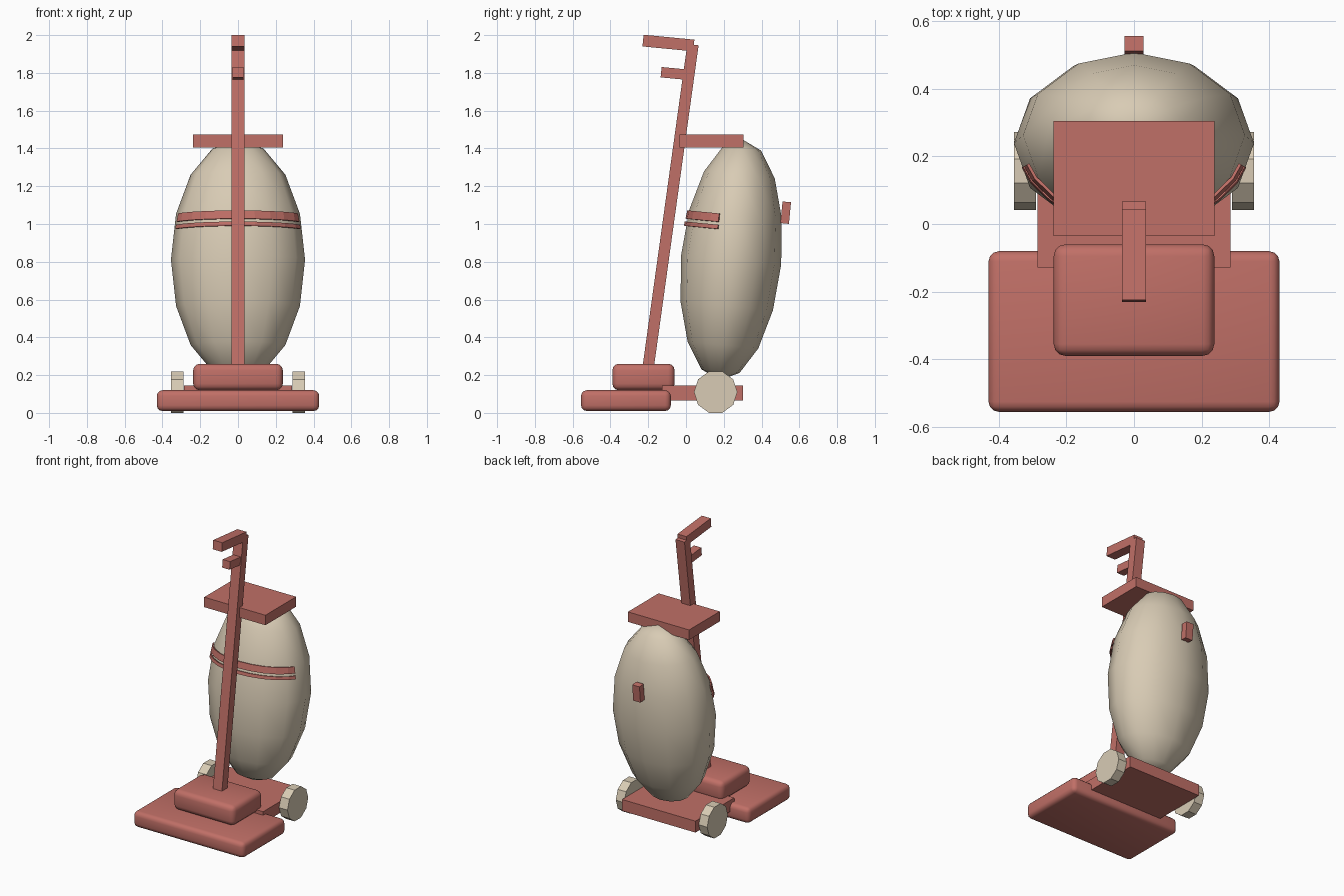
import bpy
import bmesh
from math import radians
from mathutils import Matrix, Vector

cube = bpy.data.objects.get("Cube")
if cube:
    bpy.data.objects.remove(cube, do_unlink=True)


def material(name, rgb):
    m = bpy.data.materials.new(name)
    m.use_nodes = True
    m.diffuse_color = (*rgb, 1)
    m.node_tree.nodes["Principled BSDF"].inputs["Base Color"].default_value = (*rgb, 1)
    return m


RED = material("dusty red", (0.53, 0.16, 0.135))
CREAM = material("cream", (0.69, 0.60, 0.46))
BAG_TILT = radians(-5.5)


def finish(name, bm, mat, loc=(0, 0, 0), tilt=0, smooth=None):
    mesh = bpy.data.meshes.new(name)
    bmesh.ops.recalc_face_normals(bm, faces=bm.faces)
    bm.to_mesh(mesh)
    bm.free()
    mesh.materials.append(mat)
    ob = bpy.data.objects.new(name, mesh)
    bpy.context.collection.objects.link(ob)
    ob.location = loc
    ob.rotation_euler.x = tilt
    if smooth:
        bpy.ops.object.select_all(action='DESELECT')
        ob.select_set(True)
        bpy.context.view_layer.objects.active = ob
        bpy.ops.object.shade_smooth_by_angle(angle=radians(smooth))
    return ob


def box(name, size, loc, tilt=0, round_by=0):
    bm = bmesh.new()
    bmesh.ops.create_cube(bm, size=1, matrix=Matrix.Diagonal((*size, 1)))
    if round_by:
        bmesh.ops.bevel(bm, geom=bm.edges[:], offset=round_by, segments=3,
                        profile=0.5, affect='EDGES')
    return finish(name, bm, RED, loc, tilt, 40 if round_by else None)


def ellipsoid(segments, rings, grow=1.0):
    bm = bmesh.new()
    scale = Matrix.Diagonal((0.355 * grow, 0.266 * grow, 0.64, 1))
    bmesh.ops.create_uvsphere(bm, u_segments=segments, v_segments=rings,
                              radius=1, matrix=scale)
    return bm


# Cleaning head, motor housing and rear platform
box("cleaning_head", (0.86, 0.475, 0.11), (0, -0.318, 0.065), round_by=0.03)
box("motor_housing", (0.475, 0.33, 0.14), (0, -0.225, 0.19), round_by=0.035)
box("rear_platform", (0.57, 0.43, 0.08), (0, 0.087, 0.105))

# Wheels
for side, x in (("left", 0.322), ("right", -0.322)):
    bm = bmesh.new()
    bmesh.ops.create_cone(bm, cap_ends=True, segments=10, radius1=0.115,
                          radius2=0.115, depth=0.065)
    # Put a corner at the rear so the wheel rests on a flat side
    bmesh.ops.rotate(bm, verts=bm.verts, matrix=Matrix.Rotation(radians(90), 3, 'Z'))
    corner = max(v.co.y for v in bm.verts)
    if corner < 0.1145:
        bmesh.ops.rotate(bm, verts=bm.verts, matrix=Matrix.Rotation(radians(18), 3, 'Z'))
    bmesh.ops.rotate(bm, verts=bm.verts, matrix=Matrix.Rotation(radians(90), 3, 'Y'))
    finish(side + "_wheel", bm, CREAM, (x, 0.157, 0.11))

# Pole with its handles
low, high = Vector((0, -0.205, 0.2)), Vector((0, 0.036, 1.95))
pole = high - low
box("pole", (0.07, 0.06, pole.length), (low + high) / 2, tilt=radians(-7.9))
box("top_handle", (0.07, 0.27, 0.062), (0, -0.093, 1.958), tilt=BAG_TILT)
box("lower_handle", (0.058, 0.14, 0.055), (0, -0.062, 1.797), tilt=BAG_TILT)

# Dust bag, with the shelf above it and the clip behind it
BAG_AT = (0, 0.239, 0.81)
finish("dust_bag", ellipsoid(12, 8), CREAM, BAG_AT, BAG_TILT, smooth=80)
box("bag_shelf", (0.475, 0.34, 0.07), (0, 0.135, 1.44))
box("bag_clip", (0.056, 0.045, 0.115), (0, 0.528, 1.06), tilt=BAG_TILT)

# Stripes round the front half of the bag, sliced from a slightly larger shell
for name, bottom, top in (("wide_stripe", 0.194, 0.238), ("thin_stripe", 0.156, 0.178)):
    bm = ellipsoid(24, 16, 1.02)
    cuts = (((0, 0, top), (0, 0, 1)), ((0, 0, bottom), (0, 0, -1)),
            ((0, -0.085, 0), (0, 1, 0)))
    for point, normal in cuts:
        bmesh.ops.bisect_plane(bm, geom=bm.verts[:] + bm.edges[:] + bm.faces[:],
                               plane_co=point, plane_no=normal, clear_outer=True)
    stripe = finish(name, bm, RED, BAG_AT, BAG_TILT)
    solid = stripe.modifiers.new("thickness", 'SOLIDIFY')
    solid.thickness = 0.009
    solid.offset = 0
